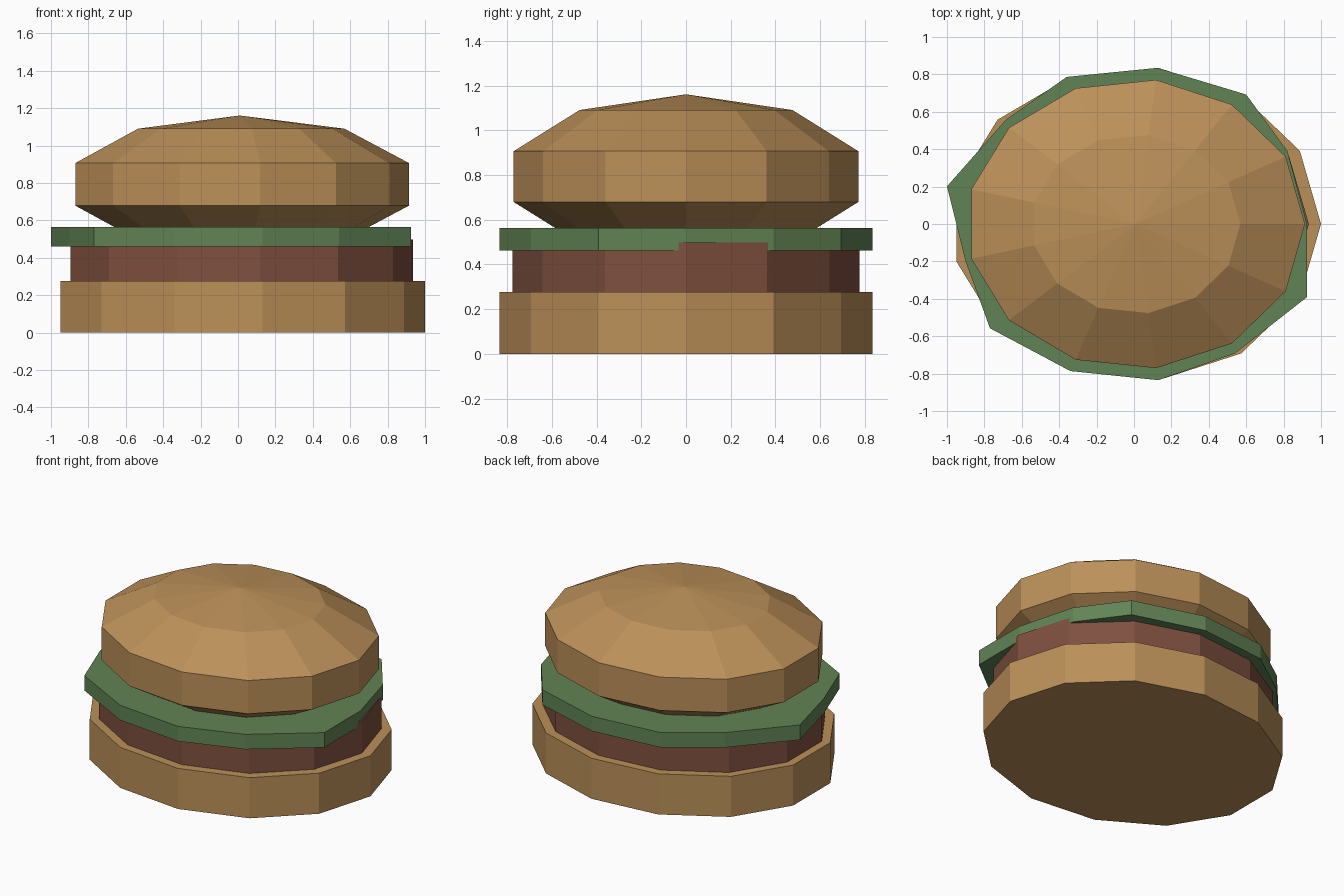
import bpy
import bmesh
from math import sin, cos, pi

SIDES = 13

cube = bpy.data.objects.get("Cube")
if cube:
    bpy.data.objects.remove(cube, do_unlink=True)


def material(name, rgb):
    mat = bpy.data.materials.new(name)
    mat.use_nodes = True
    colour = (*rgb, 1)
    mat.diffuse_color = colour
    mat.node_tree.nodes["Principled BSDF"].inputs["Base Color"].default_value = colour
    return mat


bread = material("toasted_bread", (0.50, 0.28, 0.10))
meat = material("cooked_meat", (0.21, 0.08, 0.05))
leaf = material("leaf_green", (0.12, 0.23, 0.09))


def ring(rx, ry, z, cx=0.0):
    """Points of an oval with flat sides, starting at +x."""
    angles = [2 * pi * i / SIDES for i in range(SIDES)]
    return [(cx + rx * cos(a), ry * sin(a), z) for a in angles]


def loft(name, rings, mat, poles=None):
    """Join rings from bottom to top; close with flat caps or pole points."""
    bm = bmesh.new()
    loops = [[bm.verts.new(p) for p in r] for r in rings]
    pairs = [(i, (i + 1) % SIDES) for i in range(SIDES)]
    for low, high in zip(loops, loops[1:]):
        for i, j in pairs:
            bm.faces.new((low[i], low[j], high[j], high[i]))
    if poles:
        bottom, top = (bm.verts.new(p) for p in poles)
        for i, j in pairs:
            bm.faces.new((bottom, loops[0][j], loops[0][i]))
            bm.faces.new((top, loops[-1][i], loops[-1][j]))
    else:
        bm.faces.new(loops[0][::-1])
        bm.faces.new(loops[-1])
    bmesh.ops.recalc_face_normals(bm, faces=bm.faces)
    mesh = bpy.data.meshes.new(name)
    bm.to_mesh(mesh)
    bm.free()
    mesh.materials.append(mat)
    obj = bpy.data.objects.new(name, mesh)
    bpy.context.collection.objects.link(obj)
    return obj


# Bottom bun and patty: straight-sided discs
loft("bottom_bun", [ring(0.989, 0.841, z, 0.011) for z in (0, 0.277)], bread)
loft("patty", [ring(0.9285, 0.781, z, 0.0065) for z in (0.22, 0.498)], meat)

# Lettuce: a thin disc with its corners pulled unevenly along x
leaf_x = [0.925, 0.82, 0.60, 0.125, -0.36, -0.685, -1.0,
          -0.90, -0.77, -0.34, 0.13, 0.54, 0.925]
loft("lettuce", [[(x, p[1], z) for x, p in zip(leaf_x, ring(1, 0.841, z))]
                 for z in (0.462, 0.564)], leaf)

# Top bun: a flattened coarse sphere resting in the lettuce
BANDS, CX, CZ, HEIGHT = 5, 0.009, 0.793, 0.368
latitudes = [pi * i / BANDS for i in range(1, BANDS)]
loft("top_bun",
     [ring(0.952 * sin(a), 0.816 * sin(a), CZ - HEIGHT * cos(a), CX) for a in latitudes],
     bread, poles=[(CX, 0, CZ - HEIGHT), (CX, 0, CZ + HEIGHT)])
